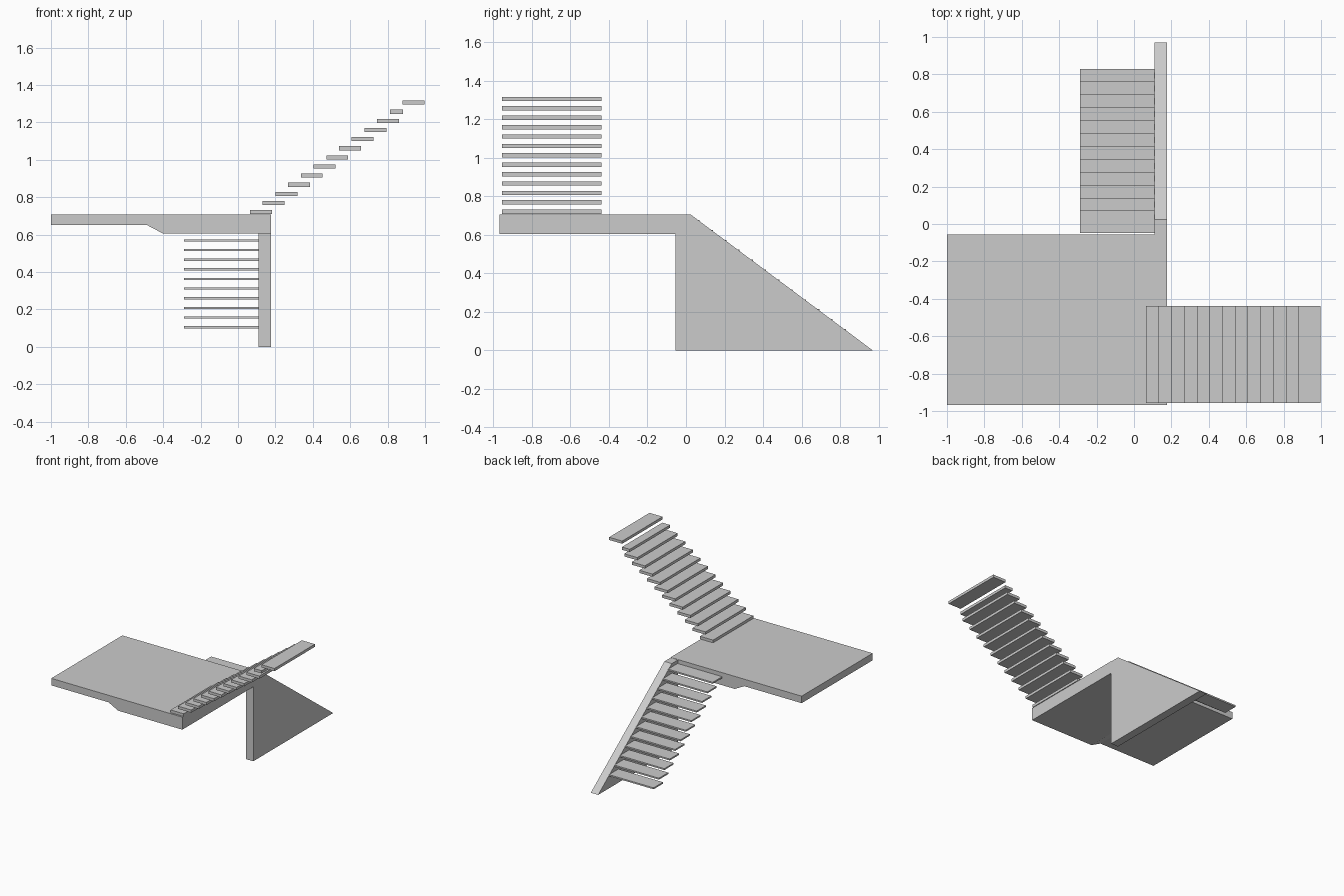
import bpy

if "Cube" in bpy.data.objects:
    bpy.data.objects.remove(bpy.data.objects["Cube"])


def prism(name, pts, axis, a, b):
    """Extrude a 2D outline from a to b along x (yz outline) or y (xz outline)."""
    def place(p, t):
        return (t, p[0], p[1]) if axis == 'x' else (p[0], t, p[1])
    n = len(pts)
    verts = [place(p, a) for p in pts] + [place(p, b) for p in pts]
    faces = [tuple(range(n))[::-1], tuple(range(n, 2 * n))]
    faces += [(i, (i + 1) % n, n + (i + 1) % n, n + i) for i in range(n)]
    if axis == 'y':
        faces = [f[::-1] for f in faces]
    me = bpy.data.meshes.new(name)
    me.from_pydata(verts, [], faces)
    ob = bpy.data.objects.new(name, me)
    bpy.context.collection.objects.link(ob)
    return ob


def box(name, x0, x1, y0, y1, z0, z1):
    return prism(name, [(y0, z0), (y1, z0), (y1, z1), (y0, z1)], 'x', x0, x1)


# landing slab, thinner at its left end
prism("landing", [(-1, 0.65), (-0.485, 0.65), (-0.4, 0.605), (0.177, 0.605),
                  (0.177, 0.707), (-1, 0.707)], 'y', -0.967, -0.055)

# sloped side wall carrying the lower flight
prism("side_wall", [(-0.055, 0), (0.97, 0), (0.025, 0.705), (-0.055, 0.705)],
      'x', 0.11, 0.176)

# lower flight, climbing toward the landing
for i in range(12):
    y = 0.83 - 0.069 * i
    z = 0.105 + 0.0515 * i
    box(f"lower_tread_{i + 1}", -0.29, 0.11, y - 0.12, y, z - 0.006, z + 0.006)

# upper flight, climbing to the right; the 12th tread is shorter
for i in range(13):
    x = 0.064 + 0.068 * i
    z = 0.72 + 0.0488 * i
    depth = 0.07 if i == 11 else 0.117
    box(f"upper_tread_{i + 1}", x, min(x + depth, 1.0), -0.956, -0.438,
        z - 0.011, z + 0.011)
